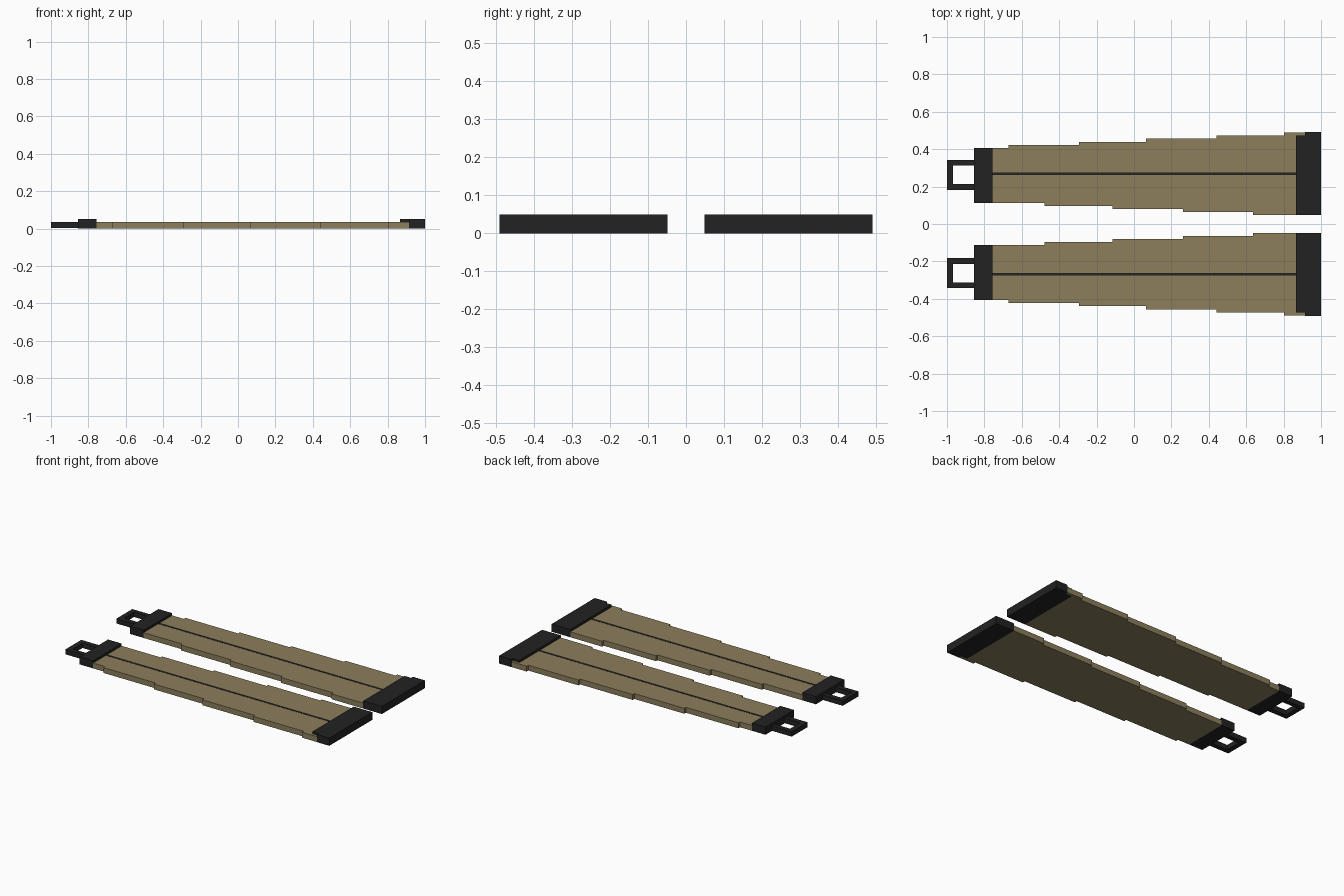
import bpy, bmesh

if "Cube" in bpy.data.objects:
    bpy.data.objects.remove(bpy.data.objects["Cube"])


def material(name, color):
    m = bpy.data.materials.new(name)
    m.diffuse_color = (*color, 1)
    m.use_nodes = True
    m.node_tree.nodes["Principled BSDF"].inputs["Base Color"].default_value = m.diffuse_color
    return m


TAN = material("tan", (0.263, 0.209, 0.108))
BLACK = material("black", (0.016, 0.016, 0.016))


def slab(name, outline, z0, z1, mat, side):
    """Extrude a flat outline upward; side = -1 mirrors it across y = 0."""
    bm = bmesh.new()
    face = bm.faces.new([bm.verts.new((x, y * side, z0)) for x, y in outline])
    top = bmesh.ops.extrude_face_region(bm, geom=[face])["geom"]
    verts = [v for v in top if isinstance(v, bmesh.types.BMVert)]
    bmesh.ops.translate(bm, verts=verts, vec=(0, 0, z1 - z0))
    bmesh.ops.recalc_face_normals(bm, faces=bm.faces)
    mesh = bpy.data.meshes.new(name)
    bm.to_mesh(mesh)
    bm.free()
    mesh.materials.append(mat)
    obj = bpy.data.objects.new(name, mesh)
    bpy.context.collection.objects.link(obj)


def rect(x0, x1, y0, y1):
    return [(x0, y0), (x1, y0), (x1, y1), (x0, y1)]


def stepped(xs, y, dy):
    """Staircase edge: y shifts by dy at every inner x."""
    pts = []
    for i, (a, b) in enumerate(zip(xs, xs[1:])):
        pts += [(a, y + i * dy), (b, y + i * dy)]
    return pts


inner = stepped([-0.757, -0.478, -0.115, 0.262, 0.637, 0.866], 0.113, -0.016)
outer = stepped([-0.757, -0.672, -0.295, 0.064, 0.442, 0.802, 0.913], 0.405, 0.017)
# the outermost strip runs past the wide cap's inner edge
body = inner + [(0.866, 0.473), (0.913, 0.473)] + outer[::-1]
wide_cap = [(0.866, 0.049), (1, 0.049), (1, 0.491), (0.913, 0.491),
            (0.913, 0.473), (0.866, 0.473)]
# square buckle loop, open where it meets the narrow cap
loop = [(-0.855, 0.181), (-1, 0.181), (-1, 0.343), (-0.855, 0.343),
        (-0.855, 0.314), (-0.968, 0.314), (-0.968, 0.213), (-0.855, 0.213)]

for side, label in ((-1, "front"), (1, "back")):
    slab(label + "_strap_body", body, 0, 0.035, TAN, side)
    slab(label + "_centre_stripe", rect(-0.757, 0.866, 0.262, 0.276), 0.035, 0.0365, BLACK, side)
    slab(label + "_narrow_cap", rect(-0.855, -0.757, 0.113, 0.405), 0, 0.05, BLACK, side)
    slab(label + "_wide_cap", wide_cap, 0, 0.05, BLACK, side)
    slab(label + "_buckle_loop", loop, 0.003, 0.035, BLACK, side)
